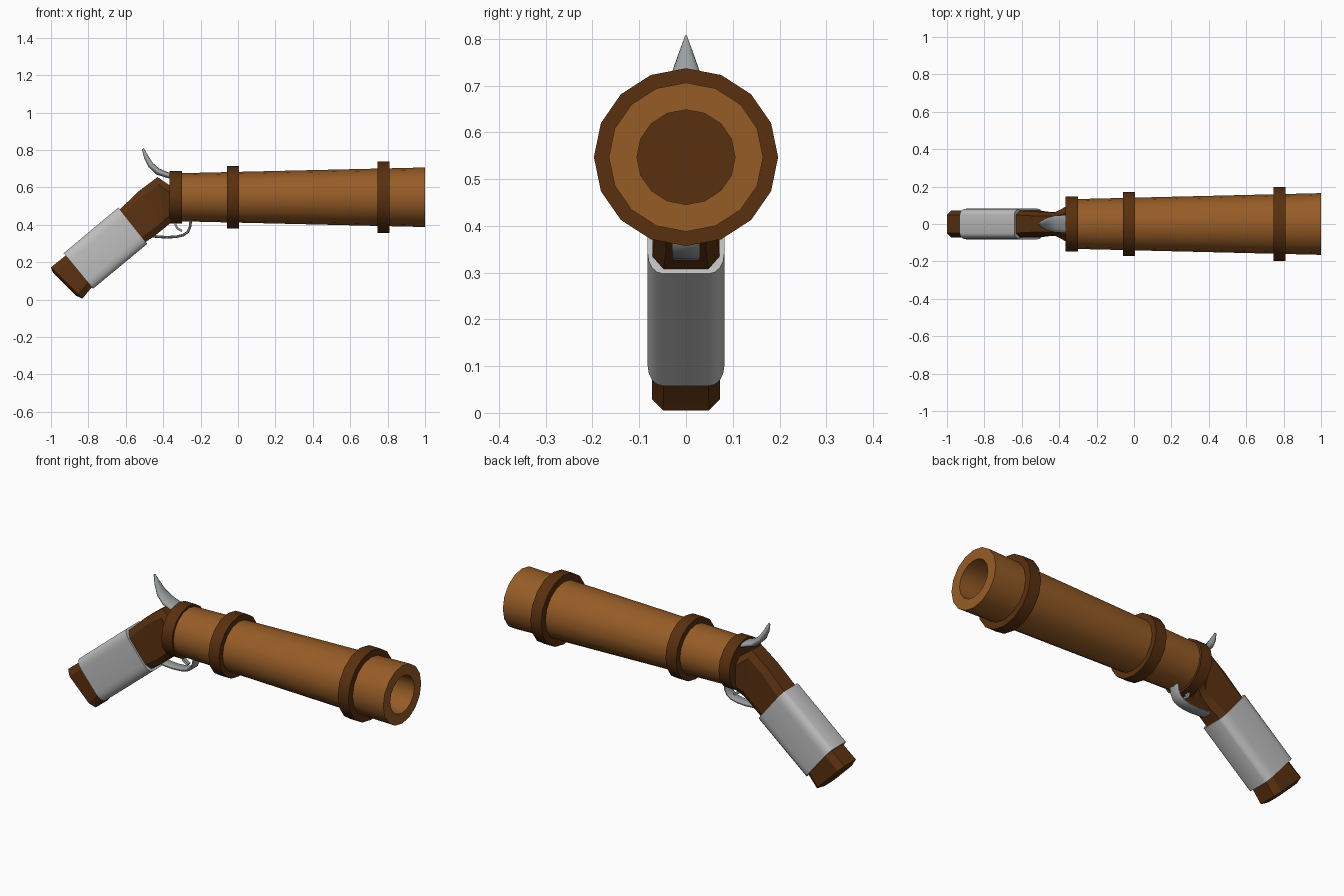
import bpy, bmesh, math
from mathutils import Vector

if "Cube" in bpy.data.objects:
    bpy.data.objects.remove(bpy.data.objects["Cube"])

AXIS_Z = 0.547


def material(name, rgb):
    m = bpy.data.materials.new(name)
    m.diffuse_color = (*rgb, 1)
    m.use_nodes = True
    m.node_tree.nodes["Principled BSDF"].inputs["Base Color"].default_value = m.diffuse_color
    return m


WOOD = material("orange wood", (0.31, 0.108, 0.02))
DARK = material("dark brown", (0.10, 0.03, 0.005))
LIGHT = material("light grey wrap", (0.52, 0.52, 0.52))
STEEL = material("steel grey", (0.33, 0.35, 0.35))


def loft(name, rings, mat, closed=False, angle=35):
    """Skin a list of equal-length point loops; cap the ends unless closed."""
    bm = bmesh.new()
    loops = [[bm.verts.new(p) for p in r] for r in rings]
    n = len(loops[0])
    pairs = list(zip(loops, loops[1:] + loops[:1])) if closed else list(zip(loops, loops[1:]))
    for a, b in pairs:
        for i in range(n):
            j = (i + 1) % n
            bm.faces.new((a[i], a[j], b[j], b[i]))
    if not closed:
        bm.faces.new(loops[0])
        bm.faces.new(loops[-1])
    bmesh.ops.recalc_face_normals(bm, faces=bm.faces)
    me = bpy.data.meshes.new(name)
    bm.to_mesh(me)
    bm.free()
    ob = bpy.data.objects.new(name, me)
    bpy.context.collection.objects.link(ob)
    me.materials.append(mat)
    bpy.ops.object.select_all(action='DESELECT')
    ob.select_set(True)
    bpy.context.view_layer.objects.active = ob
    bpy.ops.object.shade_smooth_by_angle(angle=math.radians(angle))
    return ob


def circle(x, r, n=16):
    return [(x, r * math.cos(2 * math.pi * i / n),
             AXIS_Z + 0.965 * r * math.sin(2 * math.pi * i / n)) for i in range(n)]


def section(top, bot, hy, cy, ct, seg=1):
    """Rounded rectangle between two (x, z) edge points, half width hy."""
    t, b = Vector((top[0], 0, top[1])), Vector((bot[0], 0, bot[1]))
    mid, up, ht = (t + b) / 2, (t - b).normalized(), (t - b).length / 2
    pts = []
    for q, (sy, st) in enumerate([(1, 1), (-1, 1), (-1, -1), (1, -1)]):
        for k in range(seg + 1):
            a = math.pi / 2 * (q + k / seg)
            y = sy * (hy - cy) + cy * math.cos(a)
            h = st * (ht - ct) + ct * math.sin(a)
            pts.append(mid + up * h + Vector((0, y, 0)))
    return pts


# Barrel with a blind bore
loft("barrel", [circle(x, r) for x, r in
     [(-0.36, 0.132), (1.0, 0.165), (1.0, 0.105), (0.65, 0.105)]], WOOD)

# Raised bands
for name, x0, x1, r in [("rear_band", -0.365, -0.30, 0.146),
                        ("middle_band", -0.06, 0.005, 0.172),
                        ("muzzle_band", 0.745, 0.81, 0.197)]:
    loft(name, [circle(x0, r), circle(x1, r)], DARK)

# Grip, flaring into the barrel and chamfered at the butt
grip = [((-0.35, 0.60), (-0.35, 0.42), 0.100, 0.040, 0.040),
        ((-0.43, 0.655), (-0.39, 0.385), 0.062, 0.020, 0.040),
        ((-0.53, 0.58), (-0.44, 0.345), 0.065, 0.022, 0.035),
        ((-0.632, 0.482), (-0.49, 0.31), 0.072, 0.024, 0.035),
        ((-0.922, 0.235), (-0.78, 0.068), 0.072, 0.024, 0.035),
        ((-1.0, 0.172), (-0.832, 0.005), 0.073, 0.024, 0.035),
        ((-0.99, 0.145), (-0.865, 0.020), 0.052, 0.018, 0.025)]
loft("grip", [section(*g) for g in grip], DARK, angle=30)

# Grey wrap around the grip
loft("grip_wrap", [section((-0.64, 0.492), (-0.485, 0.298), 0.082, 0.032, 0.055, 4),
                   section((-0.932, 0.248), (-0.775, 0.058), 0.082, 0.032, 0.055, 4)],
     LIGHT, angle=40)

# Curved, pointed hammer
hammer = [((-0.345, 0.668), (-0.345, 0.640), 0.050),
          ((-0.42, 0.700), (-0.435, 0.668), 0.044),
          ((-0.455, 0.730), (-0.478, 0.708), 0.033),
          ((-0.480, 0.768), (-0.502, 0.757), 0.018),
          ((-0.503, 0.808), (-0.514, 0.804), 0.002)]
loft("hammer", [section(t, b, w, w * 0.8, math.dist(t, b) * 0.45, 3)
                for t, b, w in hammer], STEEL, angle=60)


def strap(name, path, hy, th):
    """Flat strip of thickness th along an (x, z) path."""
    rings = []
    for i, p in enumerate(path):
        a, b = path[max(i - 1, 0)], path[min(i + 1, len(path) - 1)]
        d = Vector((b[0] - a[0], b[1] - a[1])).normalized() * th / 2
        rings.append(section((p[0] - d.y, p[1] + d.x), (p[0] + d.y, p[1] - d.x),
                             hy, hy * 0.2, th * 0.3))
    loft(name, rings, STEEL, angle=50)


# Trigger guard and trigger
strap("trigger_guard", [(-0.252, 0.43), (-0.256, 0.39), (-0.268, 0.362), (-0.292, 0.345),
                        (-0.33, 0.336), (-0.38, 0.333), (-0.43, 0.336), (-0.48, 0.342)],
      0.03, 0.014)
strap("trigger", [(-0.333, 0.43), (-0.334, 0.40), (-0.325, 0.382), (-0.30, 0.366)],
      0.014, 0.012)
